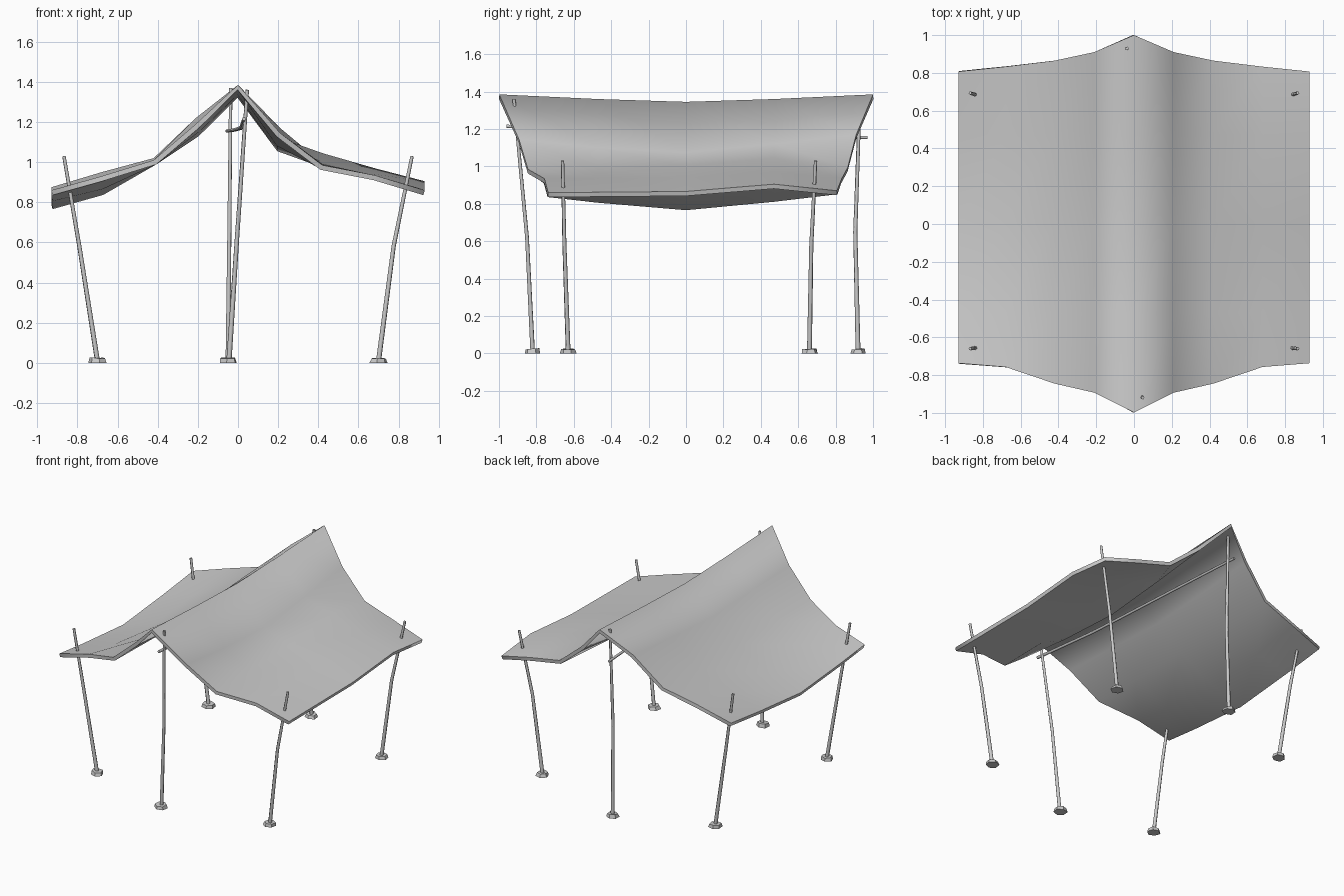
import bpy, bmesh, math, random

if "Cube" in bpy.data.objects:
    bpy.data.objects.remove(bpy.data.objects["Cube"])
random.seed(4)

# sagging cloth canopy: columns across x, rows along y
XS = [-0.93, -0.68, -0.42, -0.21, 0, 0.21, 0.42, 0.68, 0.93]
FRONT = [-0.737, -0.757, -0.845, -0.893, -0.998, -0.893, -0.845, -0.757, -0.737]
BACK = [0.807, 0.833, 0.865, 0.91, 1.0, 0.91, 0.865, 0.833, 0.807]
ROWS = [
    [0.86, 0.93, 1.01, 1.19, 1.385, 1.145, 0.985, 0.935, 0.86],
    [0.83, 0.89, 1.01, 1.17, 1.36, 1.10, 0.99, 0.935, 0.862],
    [0.79, 0.86, 1.01, 1.15, 1.345, 1.075, 1.0, 0.94, 0.866],
    [0.835, 0.90, 1.01, 1.18, 1.36, 1.12, 1.045, 0.97, 0.905],
    [0.875, 0.95, 1.02, 1.22, 1.385, 1.17, 0.995, 0.935, 0.87],
]
bm = bmesh.new()
grid = []
for j, row in enumerate(ROWS):
    line = []
    for i, z in enumerate(row):
        y = (FRONT[i], -0.47, 0, 0.47, BACK[i])[j]
        line.append(bm.verts.new((XS[i], y, z)))
    grid.append(line)
for j in range(4):
    for i in range(8):
        f = bm.faces.new((grid[j][i], grid[j][i + 1], grid[j + 1][i + 1], grid[j + 1][i]))
        f.smooth = True
for e in bm.edges:
    e.smooth = not e.is_boundary
me = bpy.data.meshes.new("canopy")
bm.to_mesh(me)
bm.free()
canopy = bpy.data.objects.new("canopy", me)
bpy.context.collection.objects.link(canopy)
mod = canopy.modifiers.new("thickness", 'SOLIDIFY')
mod.thickness = 0.025
mod.offset = -1


def pole(name, pts, r0=0.013, r1=0.009):
    """Slightly crooked tapered stick through the given points."""
    cu = bpy.data.curves.new(name, 'CURVE')
    cu.dimensions = '3D'
    cu.bevel_depth = 1.0
    cu.bevel_resolution = 1
    cu.use_fill_caps = True
    sp = cu.splines.new('POLY')
    sp.points.add(len(pts) - 1)
    for k, p in enumerate(pts):
        sp.points[k].co = (*p, 1)
        sp.points[k].radius = r0 + (r1 - r0) * k / (len(pts) - 1)
    ob = bpy.data.objects.new(name, cu)
    bpy.context.collection.objects.link(ob)


def foot(name, x, y):
    """Rough six-sided foot stone."""
    bpy.ops.mesh.primitive_cone_add(vertices=6, radius1=0.047, radius2=0.04, depth=0.024,
                                    location=(x, y, 0.012), rotation=(0, 0, random.uniform(0, 1)))
    ob = bpy.context.object
    ob.name = name
    for v in ob.data.vertices:
        s = random.uniform(0.85, 1.05)
        v.co.x *= s
        v.co.y *= s
        if v.co.z > 0:
            v.co.z += random.uniform(-0.004, 0.004)


# corner poles leaning outward through the cloth
for sx, side in ((-1, "left"), (1, "right")):
    for end, y0, y1, y2 in (("front", -0.63, -0.65, -0.66), ("back", 0.66, 0.67, 0.693)):
        kink = 0.775 if sx > 0 else 0.79
        pole(f"{end}_{side}_pole", [(sx * 0.70, y0, 0.01), (sx * kink, y1, 0.58), (sx * 0.867, y2, 1.03)])
        foot(f"{end}_{side}_foot", sx * 0.70, y0)

# tall centre poles under the ridge
pole("front_centre_pole", [(-0.045, -0.82, 0.01), (-0.005, -0.85, 0.62), (0.046, -0.92, 1.36)])
foot("front_centre_foot", -0.05, -0.82)
pole("back_centre_pole", [(-0.05, 0.92, 0.01), (-0.043, 0.905, 0.65), (-0.036, 0.93, 1.37)])
foot("back_centre_foot", -0.05, 0.92)

# crooked ridge bar lashed between the centre poles
pole("ridge_bar", [(0.03, -0.96, 1.215), (0.015, -0.4, 1.17), (-0.02, 0.35, 1.16), (-0.055, 0.97, 1.155)],
     0.01, 0.009)
